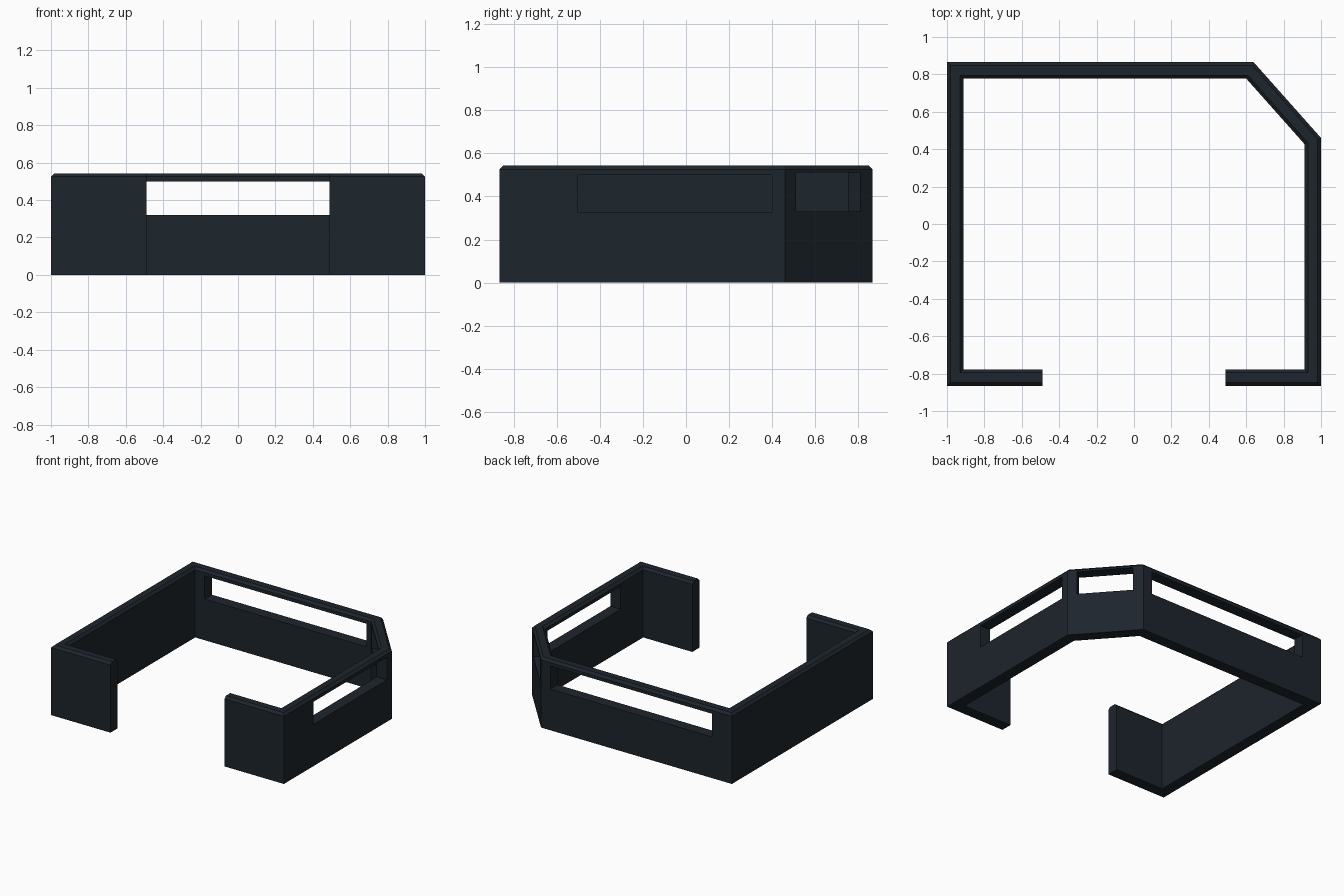
import bpy, bmesh, math
from mathutils import Vector

if "Cube" in bpy.data.objects:
    bpy.data.objects.remove(bpy.data.objects["Cube"])

T = 0.088   # wall thickness
H = 0.543   # wall height
C = 0.018   # top edge chamfer

# Outer plan, running clockwise from the left side of the doorway
plan = [Vector(p) for p in [(-0.49, -0.865), (-1, -0.865), (-1, 0.865), (0.64, 0.865),
                            (1, 0.46), (1, -0.865), (0.49, -0.865)]]
# Wall section: (distance inward, height)
section = [(0, 0), (0, H - C), (C, H), (T - C, H), (T, H - C), (T, 0)]


def inward(a, b):
    d = (b - a).normalized()
    return Vector((d.y, -d.x))


def mitre(i):
    """Inward offset vector per unit of thickness at plan point i."""
    normals = []
    if i > 0:
        normals.append(inward(plan[i - 1], plan[i]))
    if i < len(plan) - 1:
        normals.append(inward(plan[i], plan[i + 1]))
    if len(normals) == 1:
        return normals[0]
    return (normals[0] + normals[1]) / (1 + normals[0].dot(normals[1]))


# Wall: section swept along the plan with mitred corners
bm = bmesh.new()
rings = []
for i, p in enumerate(plan):
    m = mitre(i)
    rings.append([bm.verts.new((*(p + m * o), z)) for o, z in section])
n = len(section)
for a, b in zip(rings, rings[1:]):
    for k in range(n):
        bm.faces.new((a[k], a[(k + 1) % n], b[(k + 1) % n], b[k]))
bm.faces.new(rings[0])
bm.faces.new(rings[-1])
bmesh.ops.recalc_face_normals(bm, faces=bm.faces)
mesh = bpy.data.meshes.new("perimeter_wall")
bm.to_mesh(mesh)
bm.free()
wall = bpy.data.objects.new("perimeter_wall", mesh)
bpy.context.collection.objects.link(wall)

mat = bpy.data.materials.new("dark_navy")
mat.diffuse_color = (0.012, 0.018, 0.025, 1)
mat.use_nodes = True
mat.node_tree.nodes["Principled BSDF"].inputs["Base Color"].default_value = mat.diffuse_color
mesh.materials.append(mat)


def cut_window(x, y, length, z0, z1, angle):
    """Cut a slot of given length through the wall at (x, y)."""
    bpy.ops.mesh.primitive_cube_add(size=1, location=(x, y, (z0 + z1) / 2),
                                    rotation=(0, 0, angle))
    cutter = bpy.context.object
    cutter.name = "window_cutter"
    cutter.scale = (length, 0.3, z1 - z0)
    bpy.context.view_layer.update()
    mod = wall.modifiers.new("window", 'BOOLEAN')
    mod.operation = 'DIFFERENCE'
    mod.solver = 'EXACT'
    mod.object = cutter
    bpy.context.view_layer.objects.active = wall
    bpy.ops.object.modifier_apply(modifier=mod.name)
    bpy.data.objects.remove(cutter, do_unlink=True)


# Back, right and diagonal windows
cut_window(-0.135, 0.82, 1.39, 0.32, 0.50, 0)
cut_window(0.956, -0.05, 0.90, 0.325, 0.50, math.pi / 2)
cut_window(0.822, 0.66, 0.40, 0.33, 0.512, math.atan2(-0.405, 0.36))
